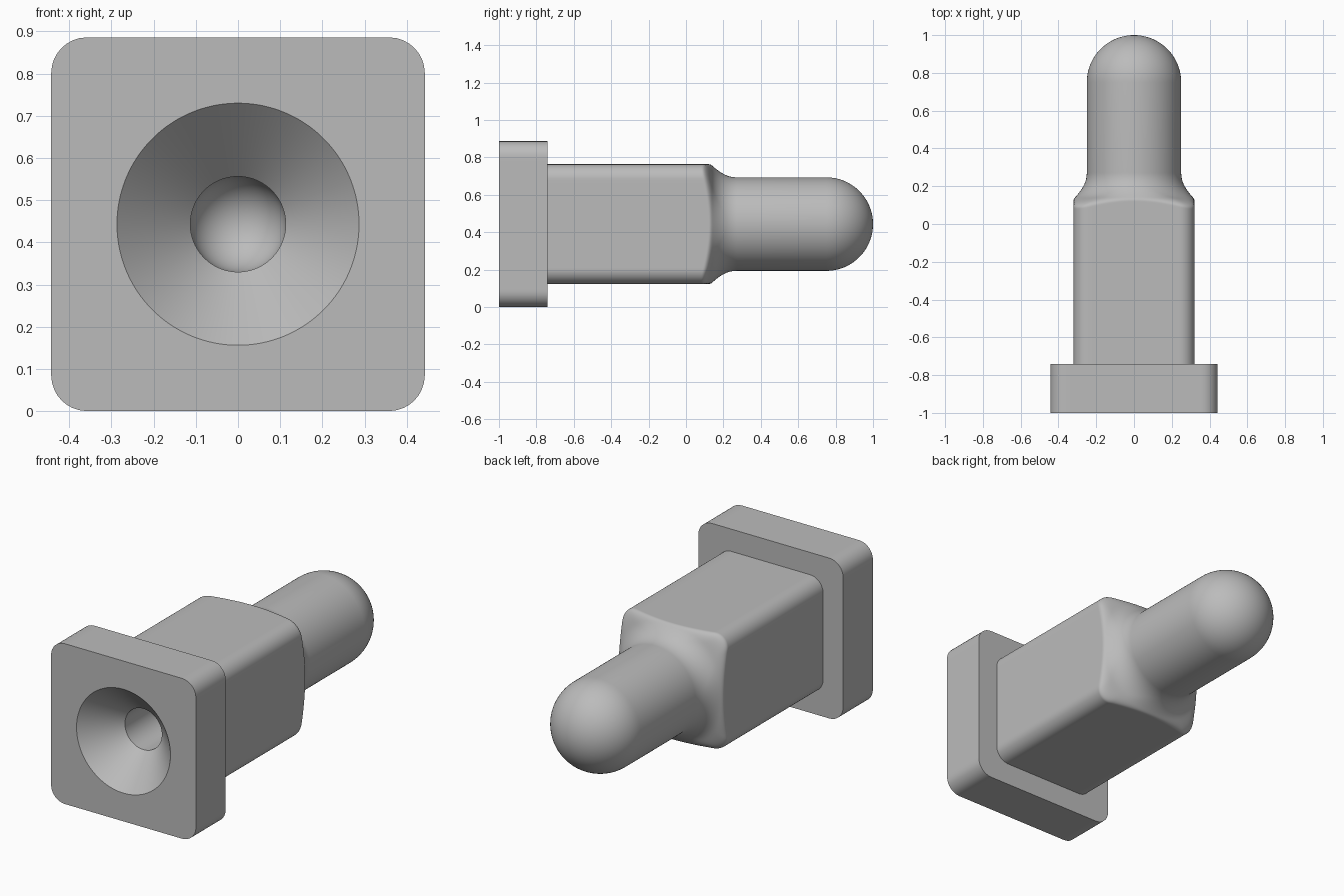
import bpy, bmesh
from math import sin, cos, pi, sqrt, radians

SEGS = 240
CENTRE_Z = 0.443
FLANGE = (0.443, 0.085)    # half width, corner radius
BODY = (0.32, 0.08)
TIP_R, TIP_Y = 0.25, 0.75  # dome radius and centre
BORE_R, MOUTH_R = 0.113, 0.287
FRONT, STEP = -1.0, -0.74

if "Cube" in bpy.data.objects:
    bpy.data.objects.remove(bpy.data.objects["Cube"])

rubber = bpy.data.materials.new("grey rubber")
rubber.use_nodes = True
grey = (0.5, 0.5, 0.5, 1)
rubber.diffuse_color = grey
rubber.node_tree.nodes["Principled BSDF"].inputs["Base Color"].default_value = grey


def circle(r):
    return lambda a: r


def rounded_square(half, r):
    """Radius of a rounded square at each angle."""
    k = half - r

    def radius(a):
        c, s = abs(cos(a)), abs(sin(a))
        if min(c, s) / max(c, s) <= k / half:
            return half / max(c, s)
        b = k * (c + s)
        return b + sqrt(b * b - 2 * k * k + r * r)
    return radius


def shoulder(y):
    """Square body flowing through a concave fillet into the round tip."""
    square = rounded_square(*BODY)
    fillet, end, steep = 0.14, 0.27, 0.13
    d = max(0, end - y)
    e = min(d, steep)
    turned = TIP_R + fillet - sqrt(fillet ** 2 - e ** 2) + 2.5 * (d - e)

    def radius(a):
        r, k = square(a), 0.06
        h = max(0, k - abs(r - turned))
        return min(r, turned) - h * h / (4 * k)
    return radius


def loft(name, rings):
    """Skin a list of (y, radius function) rings about the y axis."""
    bm = bmesh.new()
    angles = [2 * pi * i / SEGS for i in range(SEGS)]
    loops = [[bm.verts.new((f(a) * cos(a), y, CENTRE_Z + f(a) * sin(a))) for a in angles]
             for y, f in rings]
    for p, q in zip(loops, loops[1:]):
        for i in range(SEGS):
            j = (i + 1) % SEGS
            bm.faces.new((p[i], q[i], q[j], p[j]))
    bmesh.ops.remove_doubles(bm, verts=bm.verts, dist=1e-5)
    mesh = bpy.data.meshes.new(name)
    bm.to_mesh(mesh)
    bm.free()
    mesh.materials.append(rubber)
    obj = bpy.data.objects.new(name, mesh)
    bpy.context.collection.objects.link(obj)
    bpy.ops.object.select_all(action="DESELECT")
    obj.select_set(True)
    bpy.context.view_layer.objects.active = obj
    bpy.ops.object.shade_smooth_by_angle(angle=radians(30))


def dome(r, y, steps=20):
    """Hemisphere rings from the rim to the pole."""
    return [(y + r * sin(pi / 2 * i / steps), circle(r * cos(pi / 2 * i / steps)))
            for i in range(steps + 1)]


# Blind round bore with a countersunk mouth
loft("socket", dome(BORE_R, TIP_Y)[::-1] + [
    (FRONT + MOUTH_R - BORE_R, circle(BORE_R)), (FRONT, circle(MOUTH_R))])

# Square flange: front face, rim, back face
loft("flange", [(FRONT, circle(MOUTH_R)), (FRONT, rounded_square(*FLANGE)),
                (STEP, rounded_square(*FLANGE)), (STEP, rounded_square(*BODY))])

# Square body, blended shoulder and domed tip
blend = [(0.04 + 0.005 * i, shoulder(0.04 + 0.005 * i)) for i in range(48)]
loft("body_and_tip", [(STEP, rounded_square(*BODY))] + blend + dome(TIP_R, TIP_Y))
